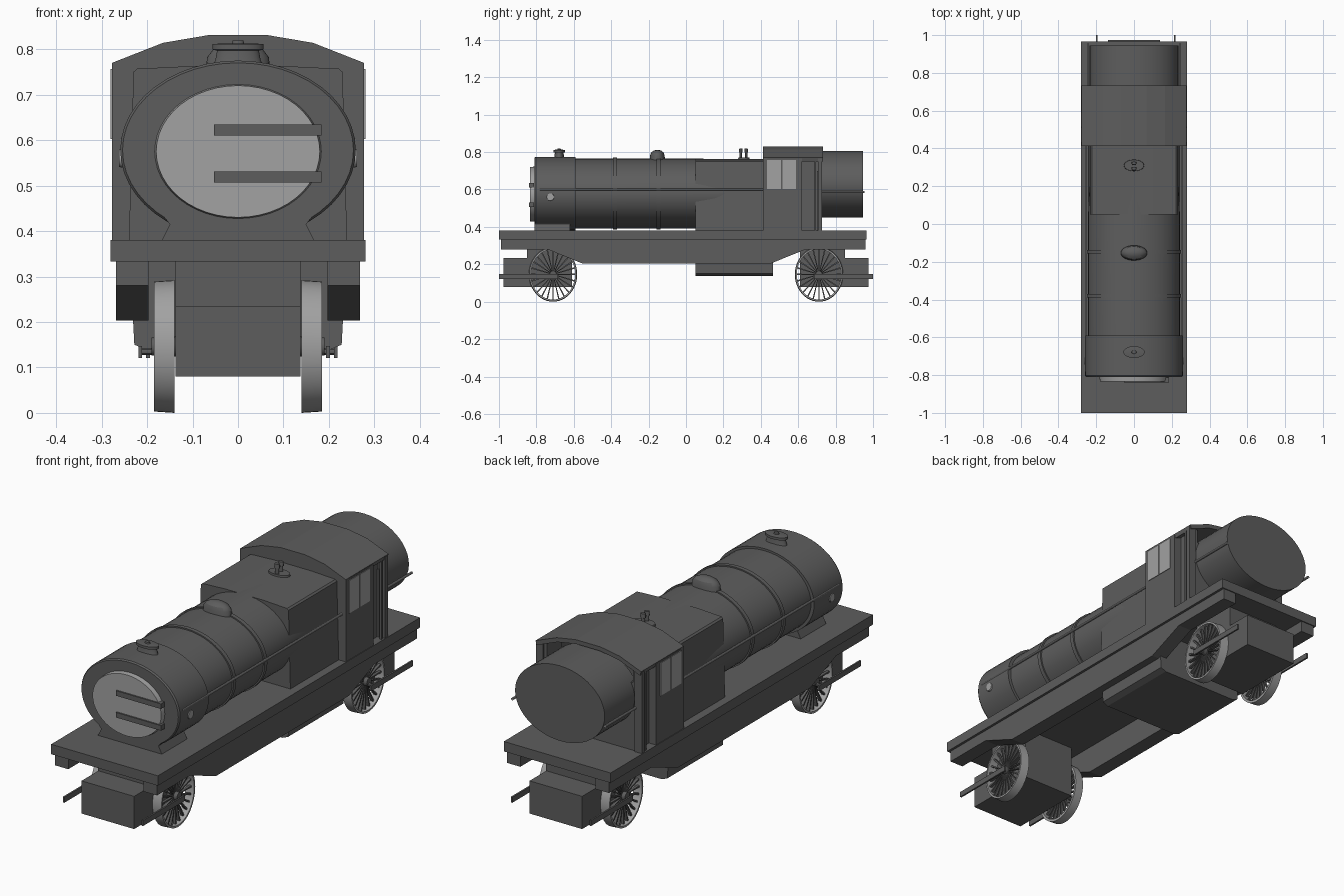
import bpy, bmesh, math

if "Cube" in bpy.data.objects:
    bpy.data.objects.remove(bpy.data.objects["Cube"])

def material(name, v):
    m = bpy.data.materials.new(name)
    m.diffuse_color = (v, v, v, 1)
    m.use_nodes = True
    m.node_tree.nodes["Principled BSDF"].inputs["Base Color"].default_value = m.diffuse_color
    return m

DARK = material("dark_grey", 0.11)
LIGHT = material("light_grey", 0.36)

def finish(name, bm, mat, smooth=False):
    bmesh.ops.recalc_face_normals(bm, faces=bm.faces[:])
    me = bpy.data.meshes.new(name)
    bm.to_mesh(me)
    bm.free()
    me.materials.append(mat)
    ob = bpy.data.objects.new(name, me)
    bpy.context.collection.objects.link(ob)
    if smooth:
        bpy.ops.object.select_all(action='DESELECT')
        ob.select_set(True)
        bpy.context.view_layer.objects.active = ob
        bpy.ops.object.shade_smooth_by_angle(angle=math.radians(30))
    return ob

def prism(name, pts, a0, a1, axis, mat=DARK):
    """Extrude a profile: axis 'x' takes (y, z) points, 'y' takes (x, z)."""
    bm = bmesh.new()
    put = (lambda p, a: (a, p[0], p[1])) if axis == 'x' else (lambda p, a: (p[0], a, p[1]))
    lo = [bm.verts.new(put(p, a0)) for p in pts]
    hi = [bm.verts.new(put(p, a1)) for p in pts]
    bm.faces.new(lo)
    bm.faces.new(hi)
    n = len(pts)
    for i in range(n):
        j = (i + 1) % n
        bm.faces.new((lo[i], lo[j], hi[j], hi[i]))
    return finish(name, bm, mat)

def box(name, x, y, z, mat=DARK):
    return prism(name, [(x[0], z[0]), (x[1], z[0]), (x[1], z[1]), (x[0], z[1])], y[0], y[1], 'y', mat)

def lathe(name, axis, c, rings, mat=DARK, n=48, closed=False):
    """Elliptical rings (t, ra, rb) stacked along an axis through c."""
    bm = bmesh.new()
    loops = []
    for t, ra, rb in rings:
        loop = []
        for i in range(n):
            a = 2 * math.pi * i / n
            u, v = ra * math.cos(a), rb * math.sin(a)
            o = {'x': (t, u, v), 'y': (u, t, v), 'z': (u, v, t)}[axis]
            loop.append(bm.verts.new([c[k] + o[k] for k in range(3)]))
        loops.append(loop)
    pairs = list(zip(loops, loops[1:]))
    if closed:
        pairs.append((loops[-1], loops[0]))
    else:
        bm.faces.new(loops[0])
        bm.faces.new(loops[-1])
    for p, q in pairs:
        for i in range(n):
            j = (i + 1) % n
            bm.faces.new((p[i], p[j], q[j], q[i]))
    return finish(name, bm, mat, True)

# Running board and side valances
box("running_board", (-0.28, 0.28), (-1, 0.965), (0.333, 0.38))
valance = [(-0.99, 0.335), (-0.99, 0.28), (-0.74, 0.28), (-0.55, 0.203),
           (0.45, 0.203), (0.64, 0.28), (0.96, 0.28), (0.96, 0.335)]
for s, side in ((1, "right"), (-1, "left")):
    prism("valance_" + side, valance, s * 0.197, s * 0.268, 'x')

# Boiler, smokebox and bands
C = (0, 0, 0.578)
lathe("boiler", 'y', C, [(-0.6, 0.243, 0.187), (0.05, 0.243, 0.187), (0.26, 0.232, 0.184)])
lathe("smokebox", 'y', C, [(-0.81, 0.254, 0.192), (-0.803, 0.259, 0.197), (-0.59, 0.259, 0.197)])
for i, y in enumerate((-0.38, -0.147)):
    lathe("boiler_band_%d" % i, 'y', C, [(y - 0.01, 0.25, 0.193), (y + 0.01, 0.25, 0.193)])
lathe("smokebox_door", 'y', (0, 0, 0.575), [(-0.833, 0.18, 0.145), (-0.805, 0.184, 0.148)], LIGHT)
for i, z in enumerate((0.507, 0.61)):
    box("door_hinge_%d" % i, (-0.053, 0.184), (-0.84, -0.812), (z, z + 0.024))
prism("smokebox_saddle", [(-0.17, 0.375), (0.17, 0.375), (0.15, 0.415), (0.18, 0.453),
                          (-0.18, 0.453), (-0.15, 0.415)], -0.81, -0.62, 'y')

# Chimney, dome and safety valves
lathe("chimney", 'z', (0, -0.678, 0), [(0.75, 0.066, 0.034), (0.775, 0.05, 0.026), (0.797, 0.046, 0.023),
      (0.799, 0.056, 0.031), (0.811, 0.056, 0.031), (0.813, 0.035, 0.018)], n=32)
lathe("chimney_cap", 'z', (0, -0.678, 0), [(0.81, 0.014, 0.01), (0.819, 0.012, 0.008)], n=16)
lathe("steam_dome", 'z', (0, -0.153, 0), [(0.74, 0.072, 0.041), (0.782, 0.068, 0.039),
      (0.798, 0.056, 0.033), (0.808, 0.035, 0.02), (0.812, 0.01, 0.006)], n=32)
lathe("valve_base", 'z', (0, 0.31, 0), [(0.75, 0.055, 0.032), (0.772, 0.052, 0.03)], n=32)
for i, y in enumerate((0.293, 0.322)):
    lathe("safety_valve_%d" % i, 'z', (0, y, 0), [(0.76, 0.01, 0.007), (0.797, 0.01, 0.007),
          (0.799, 0.014, 0.01), (0.818, 0.012, 0.008)], n=16)

# Firebox and the ash pan beneath
prism("firebox", [(-0.24, 0.375), (0.24, 0.375), (0.23, 0.75), (0.222, 0.757), (0.1, 0.763),
                  (-0.1, 0.763), (-0.222, 0.757), (-0.23, 0.75)], 0.05, 0.42, 'y')
prism("ash_pan", [(-0.238, 0.34), (0.238, 0.34), (0.228, 0.15), (0.2, 0.138),
                  (-0.2, 0.138), (-0.228, 0.15)], 0.05, 0.465, 'y')

# Cab: front wall, core, rear wall, sides with doorways, arched roof
W = 0.277
arch = [(W, 0.77), (0.165, 0.814), (0.065, 0.831), (-0.065, 0.831), (-0.165, 0.814), (-W, 0.77)]
prism("cab_front", [(-W, 0.375), (W, 0.375)] + arch, 0.412, 0.435, 'y')
under = [(x * 0.98, z - 0.02) for x, z in reversed(arch)]
prism("cab_roof", arch + under, 0.412, 0.732, 'y')
box("cab_rear", (-0.25, 0.25), (0.70, 0.72), (0.375, 0.7))
for s, side in ((1, "right"), (-1, "left")):
    x = (s * 0.24, s * W)
    box("cab_side_" + side, x, (0.412, 0.62), (0.375, 0.765))
    box("cab_post_" + side, x, (0.705, 0.727), (0.375, 0.765))
    box("door_panel_" + side, (s * 0.225, s * 0.24), (0.61, 0.72), (0.375, 0.765))
    box("door_rail_" + side, (s * 0.262, s * 0.272), (0.686, 0.694), (0.375, 0.765))
    for i, y in enumerate((0.434, 0.515)):
        box("window_%s_%d" % (side, i), (s * 0.273, s * 0.28), (y, y + 0.074), (0.602, 0.757), LIGHT)
    # Handrails and smokebox lamps
    for part, r, y0, y1, z in (("front", 0.254, -0.78, 0.412, 0.6), ("rear", 0.243, 0.72, 0.955, 0.587)):
        lathe("handrail_%s_%s" % (part, side), 'y', (s * r, 0, z),
              [(y0, 0.006, 0.006), (y1, 0.006, 0.006)], LIGHT, 10)
    lathe("side_lamp_" + side, 'x', (s * 0.25, -0.725, 0.56),
          [(0, 0.021, 0.021), (s * 0.012, 0.019, 0.019)], LIGHT, 20)

# Rear tank
lathe("rear_tank", 'y', (0, 0, 0.628), [(0.69, 0.235, 0.178), (0.945, 0.235, 0.178)])

# Bogies: blocks, spoked wheels and rods at both ends
def spokes(name, x, cy, cz, sy, rz, count=24):
    bm = bmesh.new()
    for k in range(count):
        a = 2 * math.pi * k / count
        d, t = (math.cos(a), math.sin(a)), (-math.sin(a), math.cos(a))
        rows = []
        for r, w in ((0.012, 0.002), (rz, 0.004)):
            rows.append([bm.verts.new((x + dx, cy + sy * (d[0] * r + t[0] * q * w), cz + d[1] * r + t[1] * q * w))
                         for dx, q in ((-0.007, -1), (0.007, -1), (0.007, 1), (-0.007, 1))])
        for i in range(4):
            j = (i + 1) % 4
            bm.faces.new((rows[0][i], rows[0][j], rows[1][j], rows[1][i]))
        for row in rows:
            bm.faces.new(row)
    finish(name, bm, DARK)

for e, end in ((-1, "front"), (1, "rear")):
    box("bogie_block_" + end, (-0.138, 0.138), (e * 0.975, e * 0.61), (0.08, 0.235))
    box("bogie_pivot_" + end, (-0.138, 0.138), (e * 0.85, e * 0.61), (0.23, 0.335))
    for s, side in ((1, "right"), (-1, "left")):
        tag = end + "_" + side
        cy, cz, k = e * 0.711, 0.146, 0.885
        prof = [(0.14, 0.134), (0.14, 0.146), (0.185, 0.143), (0.185, 0.134)]
        lathe("wheel_rim_" + tag, 'x', (0, cy, cz), [(s * t, r * k, r) for t, r in prof], LIGHT, 48, True)
        spokes("wheel_spokes_" + tag, s * 0.165, cy, cz, k, 0.137)
        lathe("wheel_hub_" + tag, 'x', (0, cy, cz), [(s * 0.13, 0.02, 0.022), (s * 0.19, 0.018, 0.02)], DARK, 20)
        rx = s * (0.215 if s == e else 0.198)
        box("rod_" + tag, (rx - 0.004, rx + 0.004), (e * 1.0, e * 0.685), (0.121, 0.147))
        lathe("rod_pin_" + tag, 'x', (0, cy, 0.135), [(s * 0.18, 0.008, 0.008), (rx, 0.008, 0.008)], DARK, 12)
